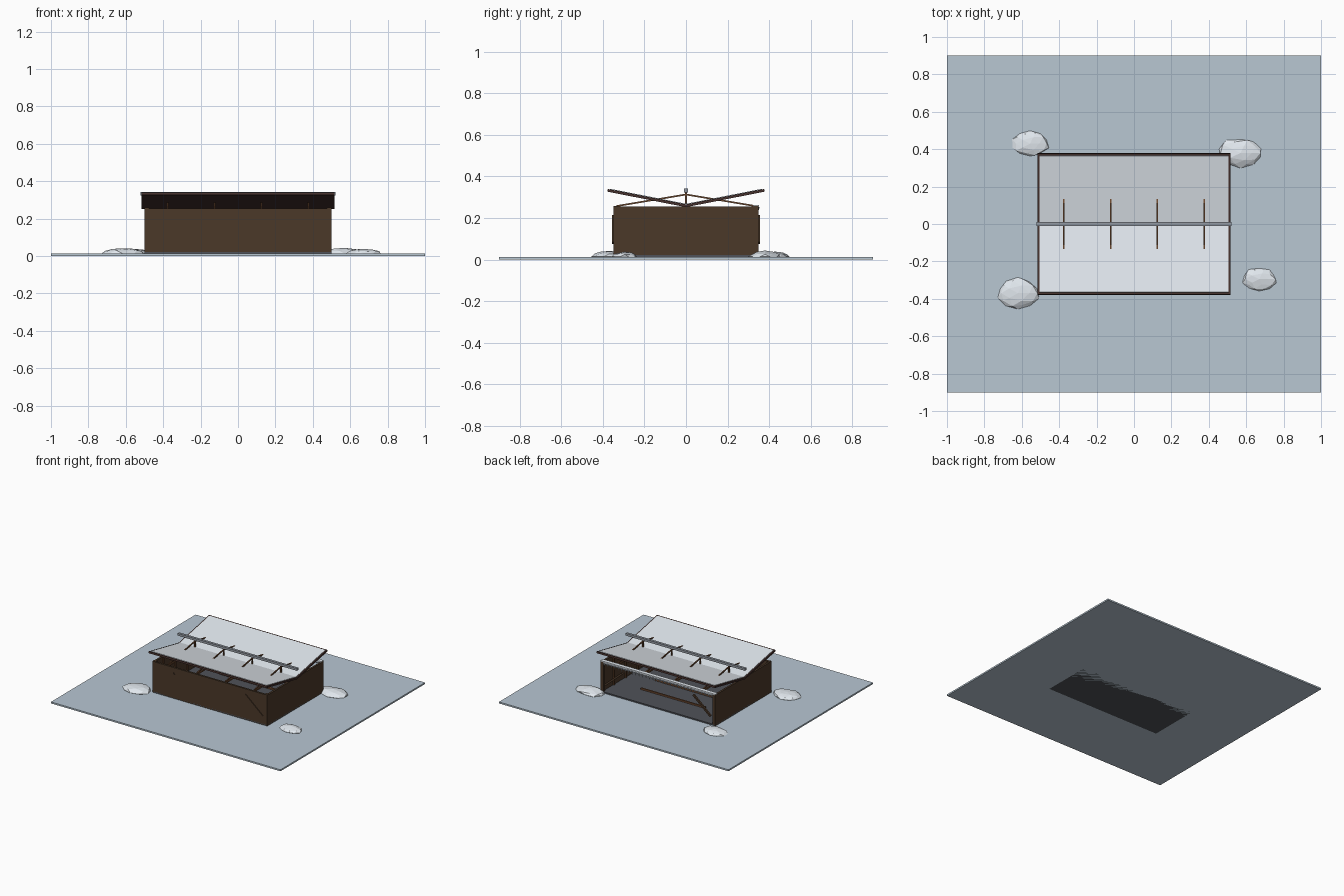
import bpy, bmesh, math, random
from mathutils import Vector

if "Cube" in bpy.data.objects:
    bpy.data.objects.remove(bpy.data.objects["Cube"])

random.seed(4)


def material(name, rgb):
    m = bpy.data.materials.new(name)
    m.diffuse_color = (*rgb, 1)
    m.use_nodes = True
    m.node_tree.nodes["Principled BSDF"].inputs["Base Color"].default_value = m.diffuse_color
    return m


WOOD = material("dark_wood", (0.07, 0.04, 0.022))
TRIM = material("roof_wood", (0.06, 0.03, 0.025))
POLE = material("warm_wood", (0.16, 0.07, 0.03))
SNOW = material("snow", (0.75, 0.8, 0.85))
ICE = material("ice_ground", (0.48, 0.57, 0.65))
STONE = material("floor_stone", (0.08, 0.085, 0.1))
GREY = material("grey_ridge", (0.3, 0.33, 0.37))


def finish(name, bm, mat):
    me = bpy.data.meshes.new(name)
    bm.to_mesh(me)
    bm.free()
    me.materials.append(mat)
    ob = bpy.data.objects.new(name, me)
    bpy.context.collection.objects.link(ob)
    return ob


def box(name, x0, x1, y0, y1, z0, z1, mat):
    bm = bmesh.new()
    bmesh.ops.create_cube(bm, size=1)
    for v in bm.verts:
        v.co = Vector((x0 + (v.co.x + .5) * (x1 - x0),
                       y0 + (v.co.y + .5) * (y1 - y0),
                       z0 + (v.co.z + .5) * (z1 - z0)))
    return finish(name, bm, mat)


def beam(name, a, b, w, mat):
    a, b = Vector(a), Vector(b)
    ob = box(name, -w / 2, w / 2, -w / 2, w / 2, 0, (b - a).length, mat)
    ob.rotation_euler = (b - a).to_track_quat('Z', 'Y').to_euler()
    ob.location = a
    return ob


# Ground and floor
box("snowy_ground", -1, 1, -.9, .9, 0, .012, ICE)
box("floor", -.5, .5, -.35, .35, 0, .022, STONE)

# Walls: front and both ends, back left open
box("front_wall", -.5, .5, -.35, -.335, .012, .255, WOOD)
for s, side in ((-1, "left"), (1, "right")):
    xs = sorted((s * .485, s * .5))
    box(side + "_wall", *xs, -.35, .35, .012, .255, WOOD)
    for y, end in ((-.338, "front"), (.338, "back")):
        box(f"{end}_{side}_post", s * .488 - .012, s * .488 + .012,
            y - .012, y + .012, .012, .258, WOOD)
        # Diagonal corner braces
        beam(f"{end}_{side}_brace", (s * .46, math.copysign(.35, y), .08),
             (s * .31, math.copysign(.35, y), .21), .014, WOOD)
    # Inner wall battens
    for i in range(4):
        y = -.24 + i * .15
        box(f"{side}_batten_{i}", s * .481 - .005, s * .481 + .005,
            y - .006, y + .006, .022, .25, POLE)

# Back lintel with icicles
box("back_lintel", -.5, .5, .328, .348, .24, .257, GREY)
box("lintel_snow", -.5, .5, .322, .352, .255, .263, SNOW)
bm = bmesh.new()
for i in range(32):
    r = bmesh.ops.create_cone(bm, segments=5, radius1=0, radius2=.008,
                              depth=.025 + random.random() * .01, cap_ends=True)
    for v in r['verts']:
        v.co += Vector((-.47 + i * .94 / 31, .345, .235))
finish("icicles", bm, SNOW)

# Low rails on the floor
for i, y in enumerate((-.02, .16)):
    box(f"floor_rail_{i}", -.28, .28, y - .006, y + .006, .022, .034, POLE)

# Butterfly roof: wooden slab with inset snow sheet
tilt = math.atan2(.075, .38)
for s, end in ((-1, "front"), (1, "back")):
    ys = sorted((0, s * .386))
    slab = box(end + "_roof_slab", -.515, .515, *ys, 0, .013, TRIM)
    ys = sorted((0, s * .375))
    snow = box(end + "_roof_snow", -.505, .505, *ys, .012, .016, SNOW)
    for ob in (slab, snow):
        ob.rotation_euler.x = s * tilt
        ob.location.z = .252

# Trusses poking through the roof valley
for i in range(4):
    x = -.375 + i * .25
    for s, end in ((-1, "front"), (1, "back")):
        beam(f"{end}_rafter_{i}", (x, s * .335, .257), (x, 0, .313), .008, POLE)
    beam(f"king_post_{i}", (x, 0, .255), (x, 0, .33), .008, POLE)
    beam(f"tie_beam_{i}", (x, -.335, .248), (x, .335, .248), .01, POLE)

# Ridge pole
box("ridge_pole", -.52, .52, -.01, .01, .323, .341, GREY)

# Snow drifts
for i, (x, y, rx, ry, h) in enumerate(((-.555, .43, .1, .07, .025),
                                       (.57, .38, .125, .08, .028),
                                       (-.62, -.37, .112, .082, .028),
                                       (.67, -.295, .092, .062, .024))):
    bm = bmesh.new()
    bmesh.ops.create_icosphere(bm, subdivisions=2, radius=1)
    for v in bm.verts:
        k = random.uniform(.88, 1.06)
        v.co = Vector((x + v.co.x * rx * k, y + v.co.y * ry * k,
                       max(.004, .014 + v.co.z * h * k)))
    finish(f"snow_drift_{i}", bm, SNOW)
